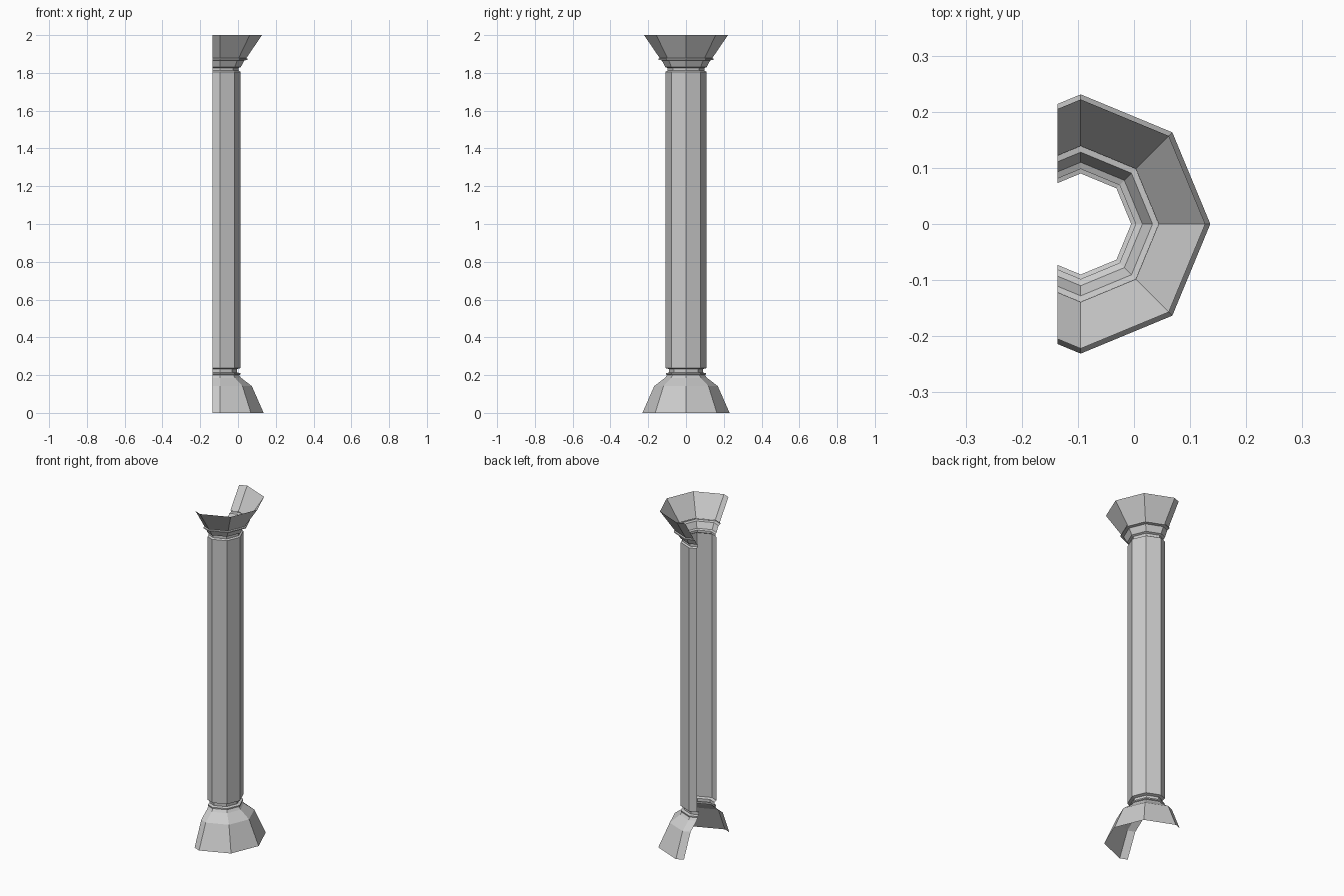
import bpy, bmesh
from math import sin, cos, pi

if "Cube" in bpy.data.objects:
    bpy.data.objects.remove(bpy.data.objects["Cube"])

CX = -0.095      # axis of the octagon
WALL_X = -0.136  # plane where the half column meets a wall
SIDES = 8


def half_octagon(name, profile):
    """Revolve a (radius, height) profile into an open octagonal shell, cut flat at the wall."""
    bm = bmesh.new()
    rings = [[bm.verts.new((CX + r * cos(2 * pi * i / SIDES),
                            r * sin(2 * pi * i / SIDES), z))
              for i in range(SIDES)] for r, z in profile]
    for low, high in zip(rings, rings[1:]):
        for i in range(SIDES):
            j = (i + 1) % SIDES
            bm.faces.new((low[i], low[j], high[j], high[i]))
    bmesh.ops.bisect_plane(bm, geom=bm.verts[:] + bm.edges[:] + bm.faces[:],
                           plane_co=(WALL_X, 0, 0), plane_no=(-1, 0, 0),
                           clear_outer=True)
    mesh = bpy.data.meshes.new(name)
    bm.to_mesh(mesh)
    bm.free()
    obj = bpy.data.objects.new(name, mesh)
    bpy.context.collection.objects.link(obj)
    return obj


# Flared foot with shoulder, lip and neck
half_octagon("base", [(0.231, 0), (0.168, 0.142), (0.112, 0.185), (0.100, 0.200),
                      (0.107, 0.203), (0.107, 0.210), (0.090, 0.214),
                      (0.090, 0.232), (0.108, 0.237)])

# Plain shaft
half_octagon("shaft", [(0.108, 0.237), (0.108, 1.806)])

# Neck, moulded ring and flared top
half_octagon("capital", [(0.108, 1.806), (0.098, 1.812), (0.098, 1.826),
                         (0.110, 1.831), (0.128, 1.866), (0.146, 1.869),
                         (0.146, 1.875), (0.139, 1.878), (0.222, 2.0)])
